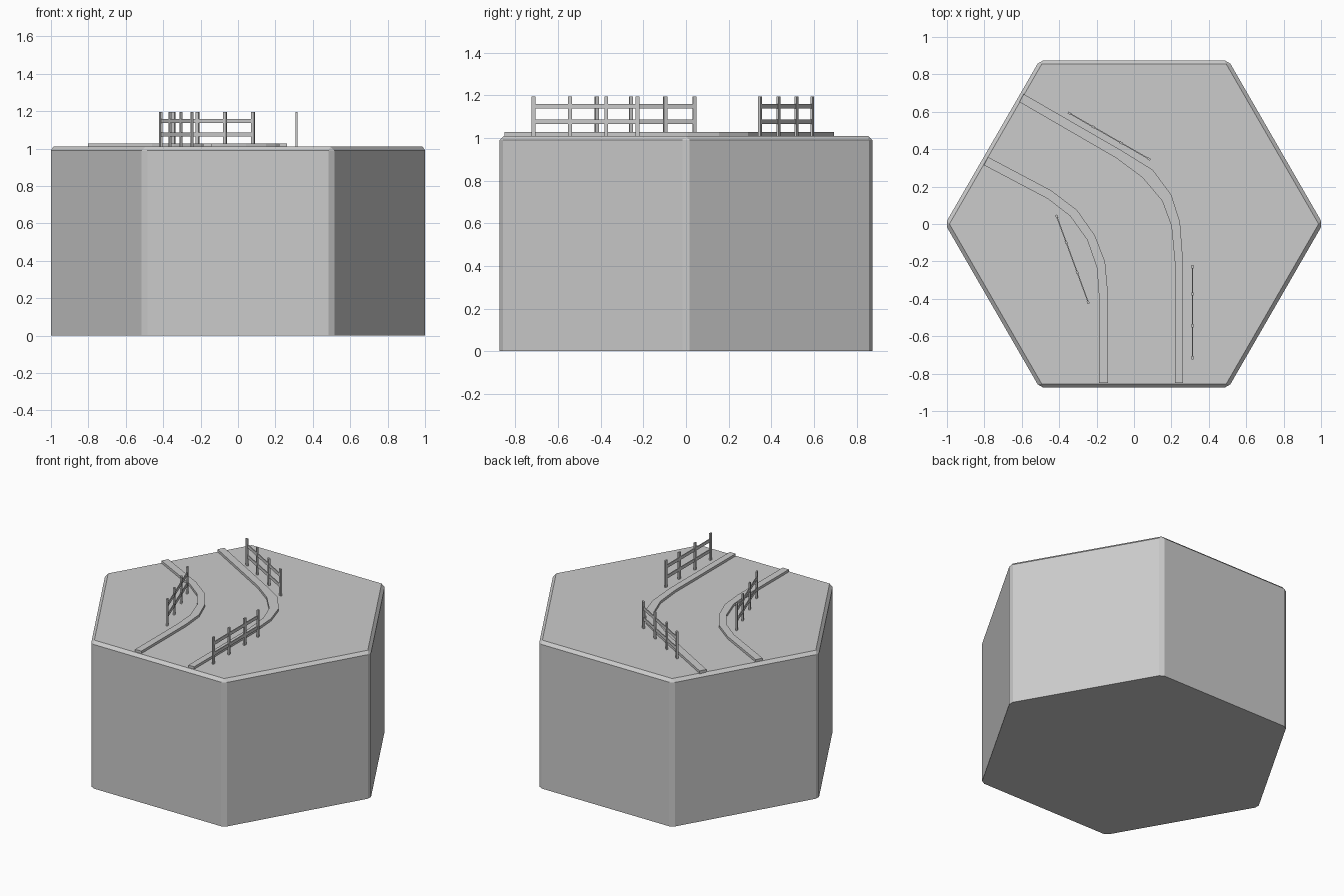
import bpy, bmesh
from math import cos, sin, pi, atan2, hypot
from mathutils import Matrix, Vector

if "Cube" in bpy.data.objects:
    bpy.data.objects.remove(bpy.data.objects["Cube"])

TOP = 1.01


def finish(bm, name):
    bmesh.ops.recalc_face_normals(bm, faces=bm.faces[:])
    me = bpy.data.meshes.new(name)
    bm.to_mesh(me)
    bm.free()
    ob = bpy.data.objects.new(name, me)
    bpy.context.collection.objects.link(ob)
    return ob


def extrude_outline(bm, pts, z0, z1):
    face = bm.faces.new([bm.verts.new((x, y, z0)) for x, y in pts])
    ext = bmesh.ops.extrude_face_region(bm, geom=[face])
    for v in ext["geom"]:
        if isinstance(v, bmesh.types.BMVert):
            v.co.z = z1


# hexagonal tile, chamfered everywhere except the bottom rim
bm = bmesh.new()
extrude_outline(bm, [(1.01 * cos(i * pi / 3), 1.01 * sin(i * pi / 3)) for i in range(6)], 0, TOP)
bmesh.ops.recalc_face_normals(bm, faces=bm.faces[:])
edges = [e for e in bm.edges if max(v.co.z for v in e.verts) > 0.5]
bmesh.ops.bevel(bm, geom=edges, offset=0.02, segments=1, profile=0.5, affect='EDGES')
finish(bm, "hex_tile")


# raised road kerbs: strips between two matching edge lines
def kerb(name, outer, inner):
    bm = bmesh.new()
    rows = []
    for o, i in zip(outer, inner):
        rows.append([bm.verts.new((p[0], p[1], z)) for p, z in
                     ((o, 1.0), (o, 1.027), (i, 1.027), (i, 1.0))])
    for a, b in zip(rows, rows[1:]):
        for k in range(4):
            n = (k + 1) % 4
            bm.faces.new((a[k], a[n], b[n], b[k]))
    bm.faces.new(rows[0])
    bm.faces.new(rows[-1])
    finish(bm, name)


kerb("outer_kerb",
     [(.262, -.85), (.262, -.2), (.246, .01), (.2, .155), (.1, .29), (-.07, .395), (-.59, .695)],
     [(.218, -.85), (.218, -.2), (.2, -.01), (.15, .125), (.043, .25), (-.096, .353), (-.612, .652)])
kerb("inner_kerb",
     [(-.14, -.85), (-.14, -.365), (-.155, -.2), (-.21, -.06), (-.305, .075), (-.444, .18), (-.78, .358)],
     [(-.187, -.85), (-.187, -.39), (-.198, -.235), (-.25, -.085), (-.342, .043), (-.46, .134), (-.803, .315)])


# fences: four posts and two rails between the end posts
def fence(name, start, end):
    bm = bmesh.new()
    dx, dy = end[0] - start[0], end[1] - start[1]
    length = hypot(dx, dy)

    def box(x, z, sx, sy, sz):
        bmesh.ops.create_cube(bm, size=1, matrix=Matrix.Translation((x, 0, z)) @
                              Matrix.Diagonal((sx, sy, sz, 1)))

    for f in (0, 0.35, 0.70, 1):
        box(f * length, 1.1, 0.018, 0.011, 0.19)
    for z in (1.148, 1.076):
        box(length / 2, z, length, 0.006, 0.022)
    ob = finish(bm, name)
    ob.location = Vector((start[0], start[1], 0))
    ob.rotation_euler.z = atan2(dy, dx)


fence("right_fence", (.313, -.715), (.313, -.228))
fence("back_fence", (.08, .348), (-.345, .592))
fence("left_fence", (-.245, -.418), (-.413, .04))
